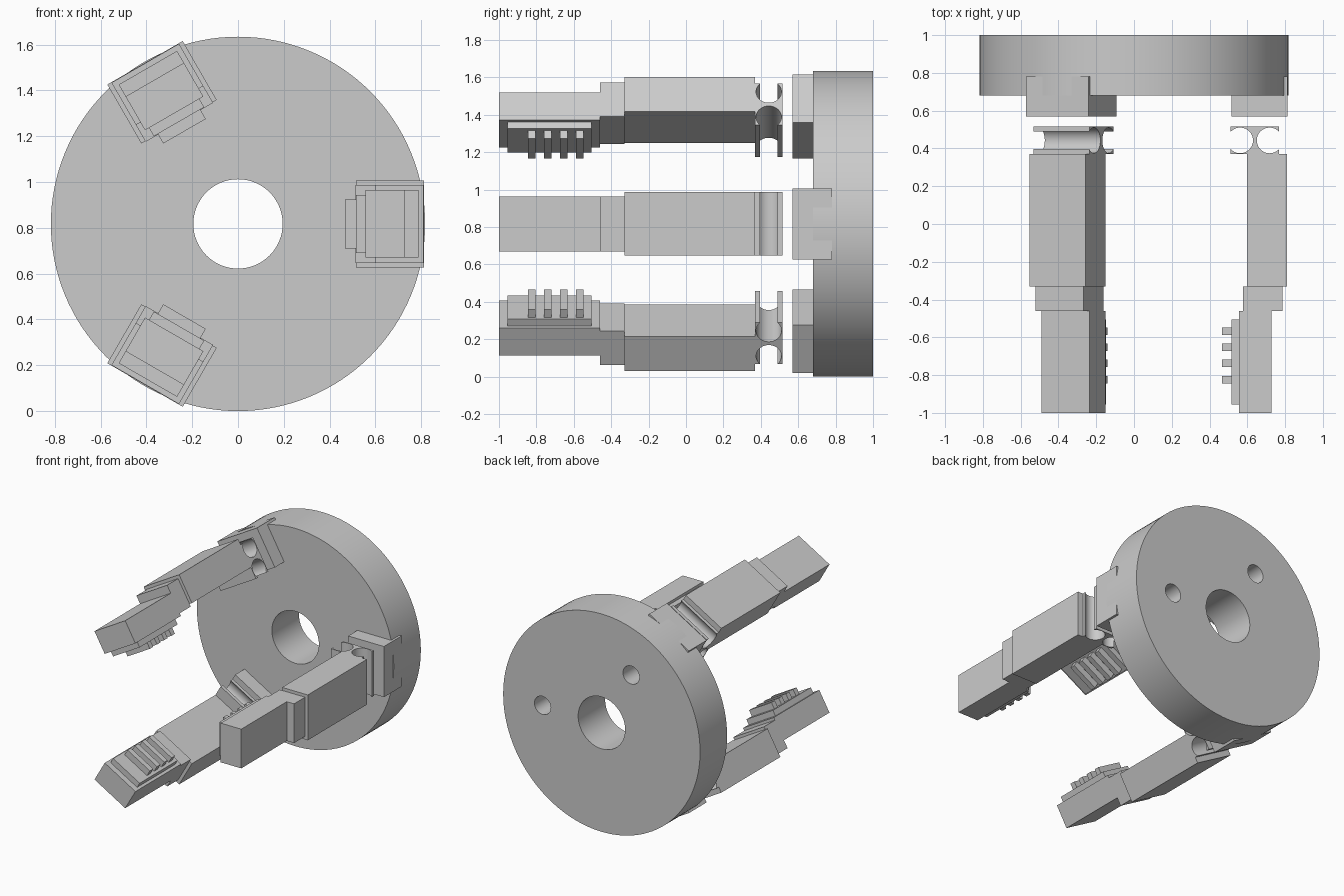
import bpy, bmesh
from math import pi, sin, cos, acos, radians
from mathutils import Matrix

if "Cube" in bpy.data.objects:
    bpy.data.objects.remove(bpy.data.objects["Cube"])

R = 0.817                                    # palm disc radius, also its centre height
CENTRE = Matrix.Translation((0, 0, R))


def finish(name, bm, matrix):
    bm.transform(matrix)
    bmesh.ops.recalc_face_normals(bm, faces=bm.faces)
    mesh = bpy.data.meshes.new(name)
    bm.to_mesh(mesh)
    bm.free()
    obj = bpy.data.objects.new(name, mesh)
    bpy.context.collection.objects.link(obj)
    return obj


def smooth(obj):
    bpy.ops.object.select_all(action='DESELECT')
    obj.select_set(True)
    bpy.context.view_layer.objects.active = obj
    bpy.ops.object.shade_smooth_by_angle(angle=radians(30))


def box(name, x0, x1, y0, y1, half, matrix):
    bm = bmesh.new()
    size = Matrix.Diagonal((x1 - x0, y1 - y0, 2 * half, 1))
    bmesh.ops.create_cube(bm, size=1, matrix=Matrix.Translation(((x0 + x1) / 2, (y0 + y1) / 2, 0)) @ size)
    return finish(name, bm, matrix)


def cylinder(name, radius, x, z, y0, y1, segments):
    bm = bmesh.new()
    bmesh.ops.create_cone(bm, cap_ends=True, segments=segments, radius1=radius, radius2=radius, depth=y1 - y0)
    place = Matrix.Translation((x, (y0 + y1) / 2, z)) @ Matrix.Rotation(pi / 2, 4, 'X')
    return finish(name, bm, CENTRE @ place)


def flexure(name, matrix):
    # Block with a round notch on its inner and outer side, leaving a thin web
    x0, x1, y0, y1, yc, r, half = 0.512, 0.768, 0.37, 0.515, 0.4425, 0.068, 0.17
    reach = acos(0.05 / r)
    open_a = acos(-0.05 / r)                 # angle where the circle meets the block end
    steps = 28

    def notch(cx, side):
        a = pi - (pi - open_a)               # reaches from the opening round the bottom
        return [(cx + side * r * cos(t), yc + r * sin(t))
                for t in (a - 2 * a * i / steps for i in range(steps + 1))]
    left = notch(0.562, 1)                   # top to bottom
    right = notch(0.718, -1)[::-1]           # bottom to top
    pts = [(x0, y1)] + left + [(x0, y0), (x1, y0)] + right + [(x1, y1)]
    bm = bmesh.new()
    face = bm.faces.new([bm.verts.new((x, y, -half)) for x, y in pts])
    new = bmesh.ops.extrude_face_region(bm, geom=[face])['geom']
    bmesh.ops.translate(bm, vec=(0, 0, 2 * half), verts=[v for v in new if isinstance(v, bmesh.types.BMVert)])
    smooth(finish(name, bm, matrix))


# Palm disc with a through bore and two blind holes in the back
palm = cylinder("palm_disc", R, 0, 0, 0.68, 1.0, 128)
cutters = [cylinder("bore_cutter", 0.195, 0, 0, 0.5, 1.2, 64)]
for a in (0, 2 * pi / 3):
    cutters.append(cylinder("blind_hole_cutter", 0.068, 0.49 * cos(a), 0.49 * sin(a), 0.8, 1.2, 40))
bpy.context.view_layer.objects.active = palm
for cutter in cutters:
    cutter.hide_render = True
    mod = palm.modifiers.new("hole", 'BOOLEAN')
    mod.operation, mod.solver, mod.object = 'DIFFERENCE', 'EXACT', cutter
    bpy.ops.object.modifier_apply(modifier=mod.name)
    bpy.data.objects.remove(cutter)
smooth(palm)

# Three identical fingers around the disc axis
for n in range(3):
    m = CENTRE @ Matrix.Rotation(-n * 2 * pi / 3, 4, 'Y')
    box(f"finger_mount_{n}", 0.515, 0.812, 0.57, 0.78, 0.19, m)
    flexure(f"finger_flexure_{n}", m)
    box(f"finger_body_{n}", 0.597, 0.81, -0.33, 0.37, 0.17, m)
    box(f"finger_step_{n}", 0.577, 0.787, -0.46, -0.33, 0.147, m)
    box(f"finger_tip_{n}", 0.557, 0.727, -1.0, -0.46, 0.147, m)
    box(f"grip_pad_{n}", 0.515, 0.557, -0.955, -0.505, 0.127, m)
    for i in range(4):
        y = -0.567 - 0.0855 * i
        box(f"grip_rib_{n}_{i}", 0.467, 0.515, y - 0.02, y + 0.02, 0.107, m)
